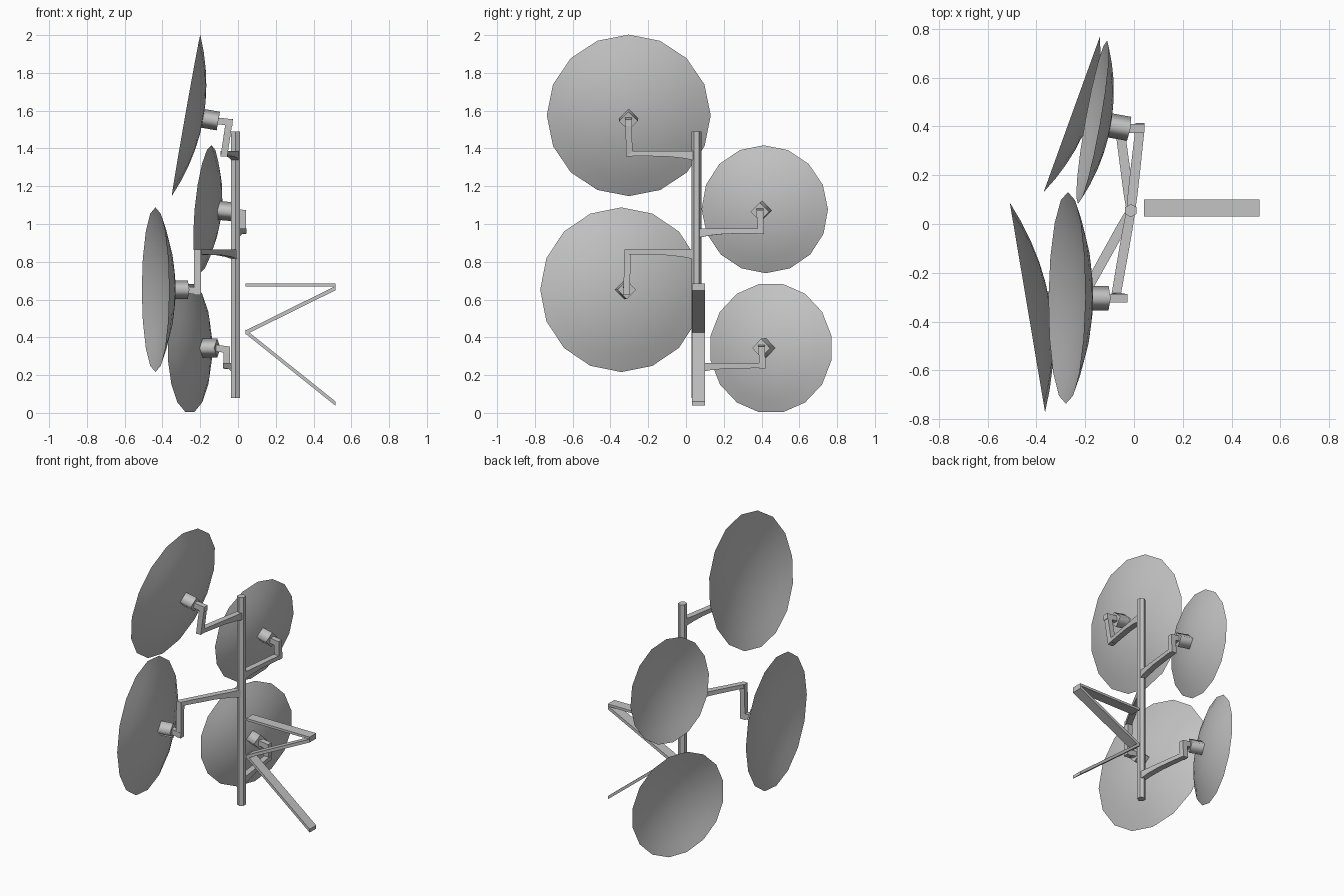
import bpy, bmesh, math
from mathutils import Vector, Matrix

cube = bpy.data.objects.get("Cube")
if cube:
    bpy.data.objects.remove(cube, do_unlink=True)

GREY = (0.55, 0.55, 0.55, 1.0)
metal = bpy.data.materials.new("grey_metal")
metal.use_nodes = True
metal.diffuse_color = GREY
metal.node_tree.nodes["Principled BSDF"].inputs["Base Color"].default_value = GREY

Z = Vector((0, 0, 1))


def finish(name, bm, smooth=False):
    """Turn a bmesh into an object; smooth keeps sharp edges sharp."""
    bmesh.ops.recalc_face_normals(bm, faces=bm.faces)
    if smooth:
        for f in bm.faces:
            f.smooth = True
        for e in bm.edges:
            e.smooth = e.calc_face_angle(0) < 0.8
    mesh = bpy.data.meshes.new(name)
    bm.to_mesh(mesh)
    bm.free()
    mesh.materials.append(metal)
    obj = bpy.data.objects.new(name, mesh)
    bpy.context.collection.objects.link(obj)
    return obj


def bar(name, sections, up=Z):
    """Rectangular bar lofted through (point, width, height) sections."""
    bm = bmesh.new()
    run = Vector(sections[-1][0]) - Vector(sections[0][0])
    side = run.cross(up).normalized()
    rings = []
    for point, w, h in sections:
        corners = ((-1, -1), (1, -1), (1, 1), (-1, 1))
        rings.append([bm.verts.new(Vector(point) + side * (a * w / 2) + up * (b * h / 2))
                      for a, b in corners])
    for r, s in zip(rings, rings[1:]):
        for i in range(4):
            j = (i + 1) % 4
            bm.faces.new((r[i], r[j], s[j], s[i]))
    bm.faces.new(rings[0])
    bm.faces.new(rings[-1])
    return finish(name, bm)


def placed(direction, origin, roll=0.0):
    """Matrix taking local +z to direction, with local y kept upward."""
    rot = direction.to_track_quat('Z', 'Y').to_matrix().to_4x4()
    return Matrix.Translation(origin) @ rot @ Matrix.Rotation(roll, 4, 'Z')


def dish(name, centre, facing, radius, depth, roll):
    """Thin shallow bowl whose rim lies around centre."""
    bm = bmesh.new()
    rings = 5
    steps = [i / rings for i in range(rings + 1)]
    profile = [(t, -depth * (1 - t * t)) for t in steps]
    profile += [(t, -(depth - 0.01) * (1 - t * t)) for t in reversed(steps[:-1])]
    verts = [bm.verts.new((0, radius * t, z)) for t, z in profile]
    edges = [bm.edges.new(pair) for pair in zip(verts, verts[1:])]
    bmesh.ops.spin(bm, geom=verts + edges, cent=(0, 0, 0), axis=(0, 0, 1),
                   angle=math.tau, steps=16)
    bmesh.ops.remove_doubles(bm, verts=bm.verts, dist=0.0005)
    bm.transform(placed(facing, centre, roll))
    return finish(name, bm, smooth=True)


def mount(name, start, axis, length):
    """Four-sided block standing on one corner, softly shaded sides."""
    bm = bmesh.new()
    bmesh.ops.create_cone(bm, cap_ends=True, segments=4, radius1=0.05, radius2=0.05,
                          depth=length)
    bm.transform(placed(axis, start + axis * (length / 2), math.pi / 4))
    bm.normal_update()
    # put a corner at the top whatever the starting angle of the ring
    top = max(bm.verts, key=lambda v: v.co.z)
    flat = [v for v in bm.verts if abs(v.co.z - top.co.z) < 0.02]
    if len(flat) > 2:
        mid = start + axis * (length / 2)
        bmesh.ops.rotate(bm, verts=bm.verts, cent=mid,
                         matrix=Matrix.Rotation(math.pi / 4, 3, axis))
    for f in bm.faces:
        f.smooth = abs(f.normal.dot(axis)) < 0.5
    return finish(name, bm)


# Pole
POLE_X, POLE_Y = -0.013, 0.055
bm = bmesh.new()
bmesh.ops.create_cone(bm, cap_ends=True, segments=6, radius1=0.027, radius2=0.027,
                      depth=1.41)
bm.transform(Matrix.Translation((POLE_X, POLE_Y, 0.785)))
finish("pole", bm)

# Zigzag wall bracket
inner, outer, by = 0.04, 0.515, 0.066
for part, z0, z1 in (("upper", 0.677, 0.677), ("middle", 0.425, 0.66), ("lower", 0.43, 0.05)):
    h = 0.016 if z0 == z1 else 0.022
    bar("bracket_" + part, [((inner, by, z0), 0.07, h), ((outer, by, z1), 0.07, h)])

# Dishes: name, rim centre, facing, radius, roll, elbow x, arm top height
DISHES = [
    ("front_upper", (-0.275, -0.303, 1.575), (-0.985, 0.01, 0.174), 0.434, 0, -0.045, 1.387),
    ("back_upper", (-0.17, 0.417, 1.078), (-0.98, 0.175, 0.09), 0.34, 0, 0.025, 0.977),
    ("front_lower", (-0.437, -0.342, 0.652), (-0.986, -0.166, 0), 0.436, 0, -0.215, 0.865),
    ("back_lower", (-0.255, 0.45, 0.343), (-0.94, 0.34, 0), 0.346, math.pi / 16, -0.06, 0.264),
]
for name, centre, facing, radius, roll, elbow_x, arm_top in DISHES:
    centre, facing = Vector(centre), Vector(facing).normalized()
    depth = radius * 0.215
    dish(name + "_dish", centre, facing, radius, depth, roll)

    # Mounting block on the back of the dish
    back = centre - facing * (depth - 0.008)
    mount(name + "_mount", back, -facing, 0.088)

    # Elbow: short stub, then an upright strut to the arm
    stub_start = back - facing * 0.08
    elbow = Vector((elbow_x, stub_start.y, stub_start.z - 0.01))
    bar(name + "_stub", [(stub_start, 0.036, 0.036),
                         (elbow + Vector((0.017, 0, 0)), 0.036, 0.036)])
    lean = -0.03 if name == "front_upper" else 0
    upward = 1 if arm_top > elbow.z else -1
    foot = Vector((elbow_x + lean, elbow.y + 0.005, arm_top if upward > 0 else arm_top - 0.03))
    head = elbow - Vector((0, 0, 0.018 * upward))
    bar(name + "_strut", [(head, 0.034, 0.036), (foot, 0.034, 0.036)], up=Vector((1, 0, 0)))

    # Arm to the pole, deepening towards the pole
    pole = Vector((POLE_X, POLE_Y, 0))
    sections = []
    for t, w, h in ((0, 0.038, 0.027), (0.55, 0.04, 0.029), (0.8, 0.04, 0.038), (1, 0.036, 0.052)):
        p = foot.lerp(pole, t)
        p.z = arm_top - h / 2
        sections.append((p, w, h))
    bar(name + "_arm", sections)
